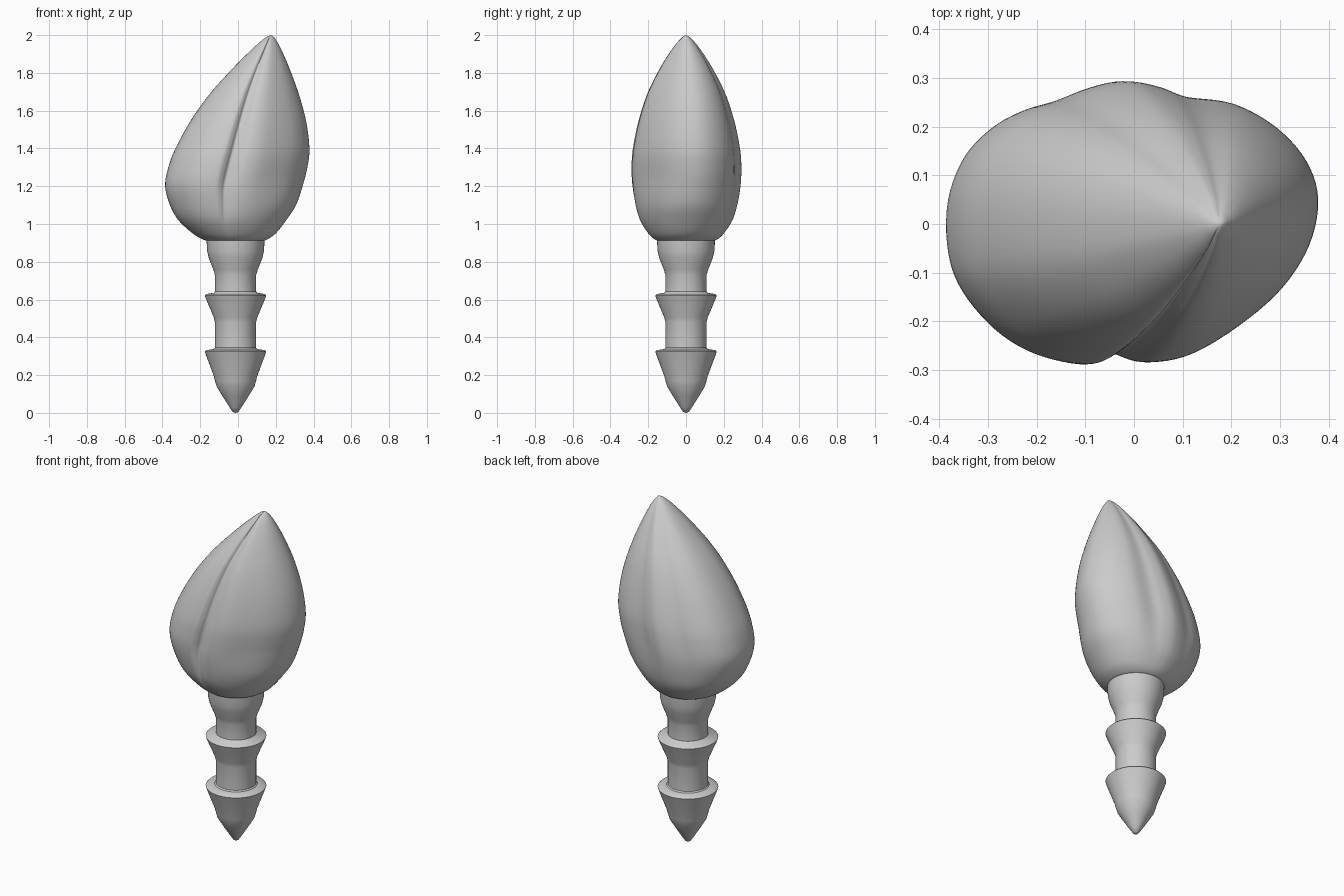
import bpy, bmesh, math
from mathutils import Vector

cube = bpy.data.objects.get("Cube")
if cube:
    bpy.data.objects.remove(cube)

grey = bpy.data.materials.new("plain_grey")
grey.use_nodes = True
COLOUR = (.6, .6, .6, 1)
grey.diffuse_color = COLOUR
grey.node_tree.nodes["Principled BSDF"].inputs["Base Color"].default_value = COLOUR


def spline(points, steps, closed=False):
    """Smooth curve through the points (Catmull-Rom)."""
    pts = [Vector(p) for p in points]
    n = len(pts)
    pick = (lambda i: pts[i % n]) if closed else (lambda i: pts[max(0, min(n - 1, i))])
    out = []
    for i in range(n if closed else n - 1):
        a, b, c, d = (pick(i + k) for k in (-1, 0, 1, 2))
        for s in range(steps):
            t = s / steps
            out.append(b + (c - a) * (t / 2) + (a * 2 - b * 5 + c * 4 - d) * (t * t / 2)
                       + (b * 3 - a - c * 3 + d) * (t ** 3 / 2))
    return out if closed else out + [pts[-1]]


def loft(name, rings, bottom, top, angle):
    """Skin a stack of equal rings and close it with a point at each end."""
    bm = bmesh.new()
    rows = [[bm.verts.new(p) for p in ring] for ring in rings]
    n = len(rows[0])
    for low, high in zip(rows, rows[1:]):
        for i in range(n):
            j = (i + 1) % n
            bm.faces.new((low[i], low[j], high[j], high[i]))
    for row, tip in ((rows[0], bottom), (rows[-1], top)):
        v = bm.verts.new(tip)
        for i in range(n):
            bm.faces.new((row[i], row[(i + 1) % n], v))
    bmesh.ops.recalc_face_normals(bm, faces=bm.faces)
    mesh = bpy.data.meshes.new(name)
    bm.to_mesh(mesh)
    bm.free()
    mesh.materials.append(grey)
    obj = bpy.data.objects.new(name, mesh)
    bpy.context.collection.objects.link(obj)
    bpy.ops.object.select_all(action='DESELECT')
    obj.select_set(True)
    bpy.context.view_layer.objects.active = obj
    bpy.ops.object.shade_smooth_by_angle(angle=math.radians(angle))
    return obj


# Barbed stem: turned profile of (radius, height)
AXIS = -.013
SIDES = 64
profile = [(.014, .004), (.032, .03), (.07, .09), (.1, .14), (.109, .17), (.115, .195),
           (.158, .31), (.163, .325), (.156, .332), (.115, .338), (.109, .345),
           (.109, .48), (.115, .505), (.158, .607), (.163, .622), (.156, .629),
           (.115, .636), (.109, .643), (.109, .73), (.118, .76), (.142, .82),
           (.151, .86), (.154, .93)]
circle = [(math.cos(math.tau * i / SIDES), math.sin(math.tau * i / SIDES))
          for i in range(SIDES)]
loft("barbed_stem", [[(AXIS + r * c, r * s, z) for c, s in circle] for r, z in profile],
     (AXIS, 0, 0), (AXIS, 0, .93), 40)

# Bud cross-section: overlapping petals, with a crease in front and a ridge behind
section = [(.38, .05), (.355, .13), (.29, .2), (.2, .248), (.1, .262), (.04, .283),
           (-.02, .293), (-.08, .281), (-.15, .254), (-.22, .234), (-.285, .2),
           (-.345, .14), (-.38, .05), (-.38, -.06), (-.35, -.14), (-.28, -.22),
           (-.2, -.267), (-.11, -.288), (-.075, -.277), (-.053, -.259), (-.02, -.268),
           (.03, -.284), (.11, -.268), (.21, -.21), (.3, -.135), (.36, -.045)]
outline = spline(section, 5, closed=True)

# Bud silhouette: height, left edge, right edge, half depth
levels = [(.908, -.15, .125, .135), (.918, -.185, .155, .165), (.95, -.24, .2, .2),
          (1.02, -.315, .257, .245), (1.1, -.36, .31, .27), (1.2, -.385, .345, .286),
          (1.3, -.368, .37, .29), (1.4, -.33, .381, .283), (1.55, -.248, .362, .252),
          (1.7, -.14, .32, .202), (1.84, -.012, .267, .13), (1.94, .09, .222, .064),
          (1.985, .143, .194, .024), (1.997, .164, .183, .008)]


def bud_ring(level):
    z, left, right, depth = level
    mid, half = (left + right) / 2, (right - left) / 2
    # Petals fade into a plain oval towards the base
    petal = max(0, min(1, (z - .9) / .35))
    ring = []
    for p in outline:
        shaped = Vector((p.x / .383, p.y / .29))
        q = shaped.normalized().lerp(shaped, petal)
        ring.append((mid + half * q.x, depth * q.y, z))
    return ring


loft("bud", [bud_ring(v) for v in spline(levels, 5)], (AXIS, 0, .908), (.175, 0, 2), 60)
